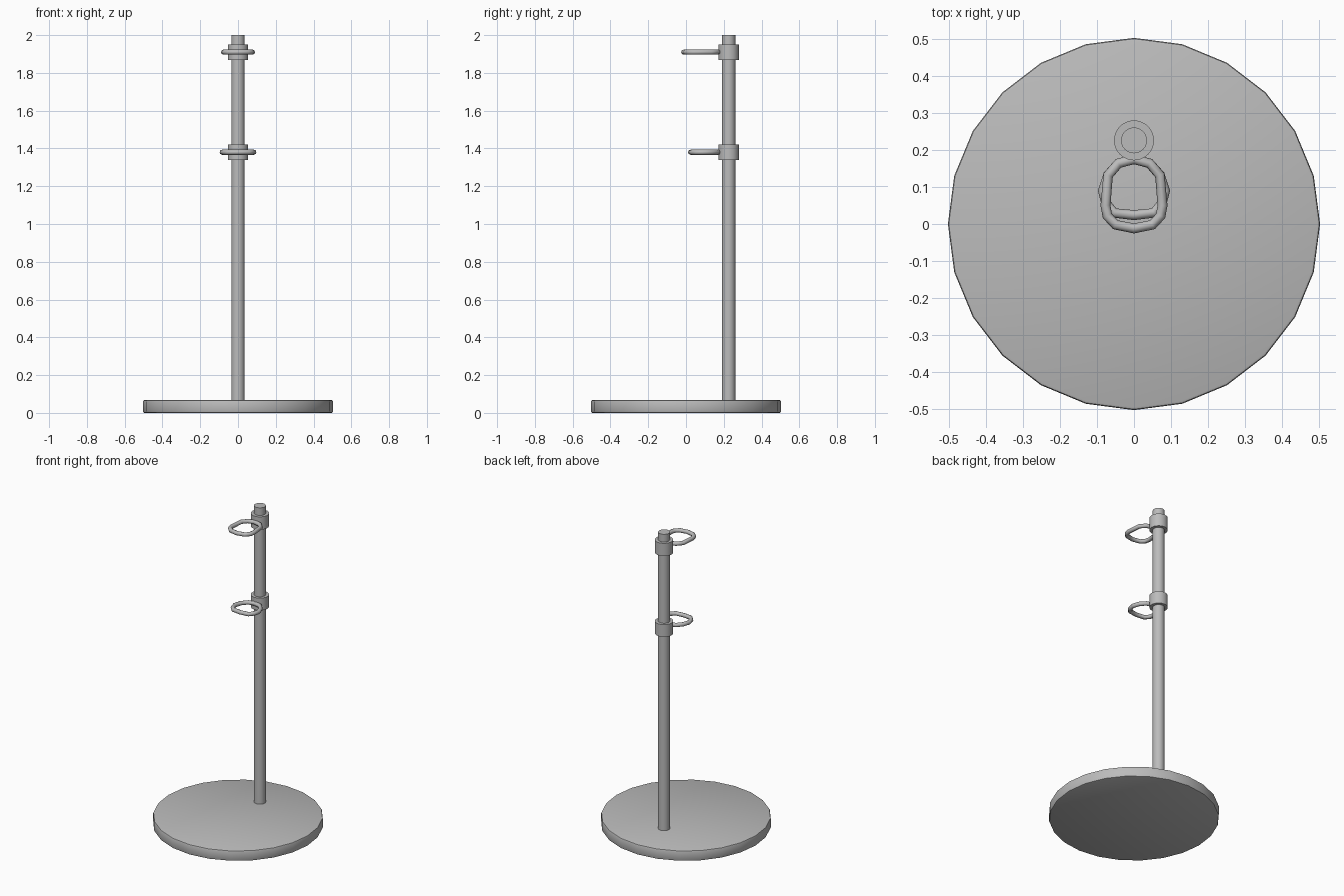
import bpy
import math

cube = bpy.data.objects.get("Cube")
if cube:
    bpy.data.objects.remove(cube, do_unlink=True)

grey = bpy.data.materials.new("plain grey metal")
grey.use_nodes = True
colour = (0.5, 0.5, 0.5, 1)
grey.diffuse_color = colour
grey.node_tree.nodes["Principled BSDF"].inputs["Base Color"].default_value = colour

POLE_Y = 0.226


def cylinder(name, radius, bottom, top, y, sides, bevel):
    bpy.ops.mesh.primitive_cylinder_add(
        vertices=sides, radius=radius, depth=top - bottom,
        location=(0, y, (bottom + top) / 2))
    obj = bpy.context.object
    obj.name = name
    obj.data.materials.append(grey)
    if bevel:
        mod = obj.modifiers.new("soft_rim", "BEVEL")
        mod.width = bevel
        mod.segments = 2
        mod.limit_method = "ANGLE"
        mod.angle_limit = math.radians(40)
        bpy.ops.object.modifier_apply(modifier=mod.name)
    bpy.ops.object.shade_smooth_by_angle(angle=math.radians(40))
    return obj


def ring(name, half, z):
    """Closed wire loop, mirrored from its +x half (front to back)."""
    path = half + [(-x, y) for x, y in reversed(half[1:-1])]
    curve = bpy.data.curves.new(name, "CURVE")
    curve.dimensions = "3D"
    curve.bevel_depth = 0.0135
    curve.bevel_resolution = 2
    spline = curve.splines.new("POLY")
    spline.points.add(len(path) - 1)
    for point, (x, y) in zip(spline.points, path):
        point.co = (x, y, z, 1)
    spline.use_cyclic_u = True
    curve.materials.append(grey)
    obj = bpy.data.objects.new(name, curve)
    bpy.context.collection.objects.link(obj)
    bpy.ops.object.select_all(action="DESELECT")
    obj.select_set(True)
    bpy.context.view_layer.objects.active = obj
    bpy.ops.object.convert(target="MESH")
    bpy.ops.object.shade_smooth()


# Stand
cylinder("base", 0.503, 0, 0.068, 0, 24, 0.008)
cylinder("pole", 0.035, 0.05, 2.0, POLE_Y, 24, 0)

# Sliding collars
cylinder("upper_collar", 0.054, 1.867, 1.95, POLE_Y, 32, 0)
cylinder("lower_collar", 0.054, 1.34, 1.42, POLE_Y, 32, 0)

# Holding rings
back = [(0.07, 0.132), (0.042, 0.164), (0, 0.175)]
ring("upper_ring", [(0, -0.012), (0.05, -0.002), (0.072, 0.022), (0.077, 0.05)] + back, 1.91)
ring("lower_ring", [(0, 0.024), (0.054, 0.03), (0.075, 0.055), (0.084, 0.09)] + back, 1.38)
